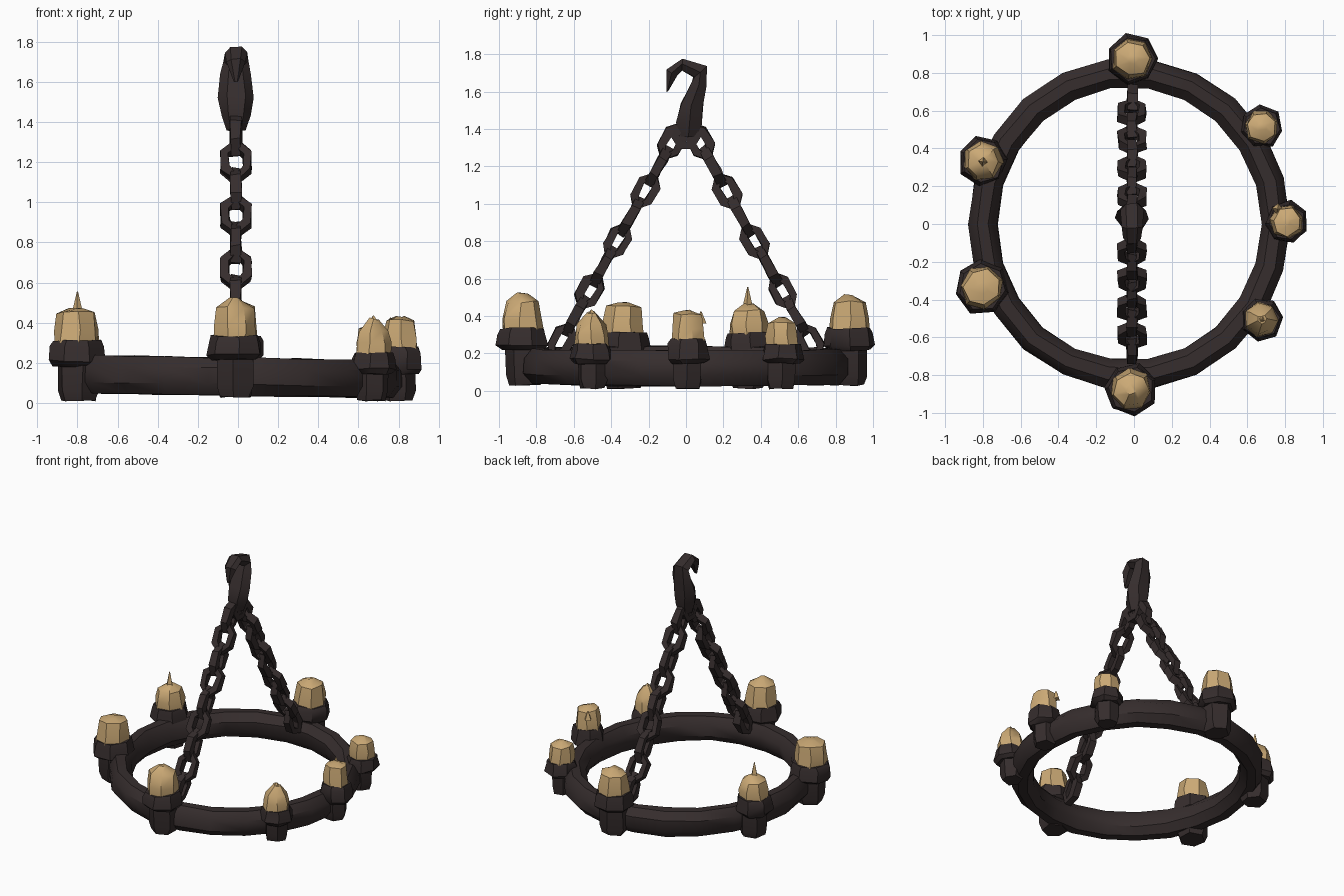
import bpy, bmesh, math, random
from mathutils import Vector

random.seed(4)
cube = bpy.data.objects.get("Cube")
if cube:
    bpy.data.objects.remove(cube, do_unlink=True)


def material(name, rgb):
    m = bpy.data.materials.new(name)
    m.use_nodes = True
    m.diffuse_color = (*rgb, 1)
    node = m.node_tree.nodes["Principled BSDF"]
    node.inputs["Base Color"].default_value = (*rgb, 1)
    node.inputs["Roughness"].default_value = 0.9
    return m


iron = material("dark iron", (0.036, 0.026, 0.026))
wax = material("tan wax", (0.6, 0.4, 0.18))
X, Z = Vector((1, 0, 0)), Vector((0, 0, 1))


def sweep(name, path, sizes, side, mat, n=6, closed=False, tangent=None, jitter=0.0, turn=0.5, angle=40):
    """Sweep an n-sided section along a planar path; sizes are half widths (along side, across)."""
    bm = bmesh.new()
    path = [Vector(p) for p in path]
    count, loops = len(path), []
    for i, p in enumerate(path):
        if closed:
            t = path[(i + 1) % count] - path[i - 1]
        else:
            t = path[min(i + 1, count - 1)] - path[max(i - 1, 0)]
        across = (tangent or t).cross(side).normalized()
        a, b = sizes[i % len(sizes)]
        loop = []
        for k in range(n):
            ang = math.tau * (k + turn) / n
            wobble = Vector([random.uniform(-jitter, jitter) for _ in range(3)])
            loop.append(bm.verts.new(p + side * a * math.cos(ang) + across * b * math.sin(ang) + wobble))
        loops.append(loop)
    for i in range(count if closed else count - 1):
        lo, hi = loops[i], loops[(i + 1) % count]
        for k in range(n):
            j = (k + 1) % n
            bm.faces.new((lo[k], lo[j], hi[j], hi[k]))
    if not closed:
        bm.faces.new(loops[0])
        bm.faces.new(loops[-1])
    bmesh.ops.recalc_face_normals(bm, faces=bm.faces)
    mesh = bpy.data.meshes.new(name)
    bm.to_mesh(mesh)
    bm.free()
    ob = bpy.data.objects.new(name, mesh)
    bpy.context.collection.objects.link(ob)
    mesh.materials.append(mat)
    bpy.ops.object.select_all(action="DESELECT")
    ob.select_set(True)
    bpy.context.view_layer.objects.active = ob
    bpy.ops.object.shade_smooth_by_angle(angle=math.radians(angle))
    return ob


def upright(name, x, y, rows, mat, n=7, jitter=0.0):
    """Vertical part from rows of (radius, height)."""
    sweep(name, [(x, y, z) for r, z in rows], [(r, r) for r, z in rows], X, mat, n,
          tangent=Z, jitter=jitter, turn=random.random())


# Hoop
hoop = [(-0.025 + 0.775 * math.cos(a), 0.8 * math.sin(a), 0.132 - 0.012 * math.cos(a))
        for a in (math.tau * i / 22 for i in range(22))]
sweep("hoop", hoop, [(0.102, 0.082)], Z, iron, n=8, closed=True, jitter=0.004)

# Candle holders: x, y, candle radius, cup bottom, cup top, candle shoulder, peak
holders = [
    ("back", -0.01, 0.875, 0.11, 0.23, 0.335, 0.475, 0.51),
    ("front", -0.015, -0.875, 0.11, 0.23, 0.335, 0.475, 0.52),
    ("right_front", -0.805, -0.335, 0.115, 0.2, 0.31, 0.45, 0.47),
    ("right_back", -0.8, 0.335, 0.105, 0.2, 0.31, 0.43, 0.465),
    ("left_back", 0.675, 0.515, 0.09, 0.16, 0.25, 0.365, 0.39),
    ("left_middle", 0.81, 0.01, 0.09, 0.16, 0.28, 0.41, 0.43),
    ("left_front", 0.675, -0.505, 0.09, 0.16, 0.25, 0.36, 0.42),
]
for label, x, y, r, low, top, shoulder, peak in holders:
    inward = 0.985
    base = 0.03 if abs(x) < 0.1 else 0.012
    upright(label + "_bracket", x * inward, y * inward,
            [(r * 0.78, base), (r * 0.95, base + 0.05), (r * 0.95, low + 0.03)], iron, 6, 0.005)
    upright(label + "_cup", x, y, [(r * 1.02, low - 0.015), (r * 1.27, low + 0.01),
            (r * 1.2, top - 0.03), (r * 1.08, top)], iron, 7, 0.006)
    upright(label + "_candle", x, y, [(r, top - 0.01), (r * 0.98, top + 0.05),
            (r * 0.83, shoulder), (r * 0.25, peak)], wax, 7, 0.007)

# Wicks
for label, x, y, low, high in (("right_back", -0.8, 0.33, 0.44, 0.555),
                               ("left_front", 0.675, -0.505, 0.4, 0.435),
                               ("left_middle", 0.76, 0.08, 0.36, 0.425)):
    upright(label + "_wick", x, y, [(0.03, low), (0.003, high)], wax, 4)

# Chains, with links turned alternately across and along the hanging plane
LINKS = 9
for label, s in (("front", -1), ("back", 1)):
    start, end = Vector((-0.01, s * 0.7, 0.2)), Vector((-0.01, s * 0.035, 1.4))
    step = (end - start) / LINKS
    along = step.normalized()
    flat = along.cross(X)
    for i in range(LINKS):
        mid = start + step * (i + 0.5)
        across, normal, w = (X, flat, 0.055) if i % 2 else (flat, X, 0.042)
        half = 0.098
        outline = [(half, 0), (half * 0.45, w), (-half * 0.45, w),
                   (-half, 0), (-half * 0.45, -w), (half * 0.45, -w)]
        sweep(label + "_chain_link", [mid + along * u + across * v for u, v in outline],
              [(0.036, 0.03)], normal, iron, n=4, closed=True, jitter=0.006, angle=25)

# Eye joining both chains to the hook
eye = [(-0.01, 0.06 * math.cos(a), 1.36 + 0.055 * math.sin(a))
       for a in (math.tau * i / 6 for i in range(6))]
sweep("eye", eye, [(0.045, 0.03)], X, iron, n=4, closed=True, angle=25)

# Hook: y, z, half width, half thickness
hook = [(0.01, 1.36, 0.05, 0.05), (0.015, 1.43, 0.07, 0.08), (0.03, 1.52, 0.09, 0.07),
        (0.068, 1.64, 0.075, 0.045), (0.075, 1.705, 0.06, 0.05), (-0.02, 1.745, 0.055, 0.035),
        (-0.075, 1.7, 0.05, 0.035), (-0.1, 1.6, 0.012, 0.004)]
sweep("hook", [(-0.01, y, z) for y, z, a, b in hook], [(a, b) for y, z, a, b in hook],
      X, iron, n=6, jitter=0.004, turn=0, angle=30)
